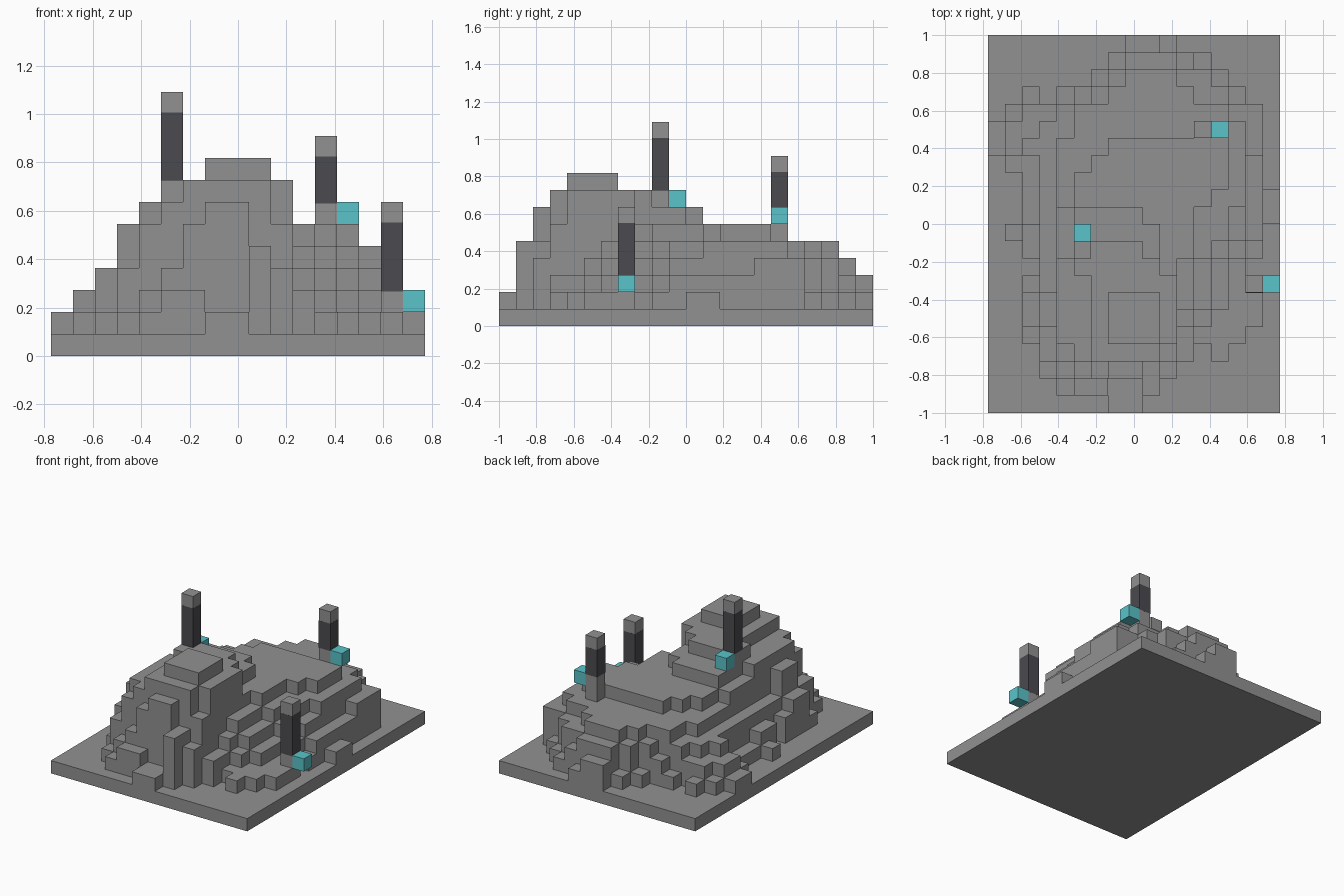
import bpy
import bmesh

CELL = 1 / 11
COLS, ROWS = 17, 22

start_cube = bpy.data.objects.get("Cube")
if start_cube:
    bpy.data.objects.remove(start_cube, do_unlink=True)


def make_material(name, color):
    mat = bpy.data.materials.new(name)
    mat.use_nodes = True
    mat.diffuse_color = (*color, 1)
    for node in mat.node_tree.nodes:
        if node.type == 'BSDF_PRINCIPLED':
            node.inputs["Base Color"].default_value = (*color, 1)
    return mat


stone = make_material("stone grey", (0.285, 0.285, 0.285))
charcoal = make_material("charcoal", (0.07, 0.068, 0.078))
teal = make_material("teal", (0.1, 0.55, 0.585))


def position(col, row, level):
    """Grid corner to model space."""
    return ((col - COLS / 2) * CELL, (row - ROWS / 2) * CELL, level * CELL)


def finish(bm, name, mat):
    bmesh.ops.remove_doubles(bm, verts=bm.verts, dist=CELL / 100)
    bmesh.ops.recalc_face_normals(bm, faces=bm.faces)
    mesh = bpy.data.meshes.new(name)
    bm.to_mesh(mesh)
    bm.free()
    mesh.materials.append(mat)
    obj = bpy.data.objects.new(name, mesh)
    bpy.context.collection.objects.link(obj)
    return obj


def block(name, mat, col, row, low, high, width=1):
    """Box centred on one grid cell, from level low to level high."""
    bm = bmesh.new()
    bmesh.ops.create_cube(bm, size=1)
    for v in bm.verts:
        v.co = position(col + v.co.x * width + 0.5, row + v.co.y * width + 0.5,
                        low + (v.co.z + 0.5) * (high - low))
    return finish(bm, name, mat)


# Terraces: each raises rectangles (first col, last col, first row, last row)
heights = {(c, r): 1 for c in range(COLS) for r in range(ROWS)}


def terrace(level, *patches):
    for c0, c1, r0, r1 in patches:
        for c in range(c0, c1 + 1):
            for r in range(r0, r1 + 1):
                heights[c, r] = max(heights[c, r], level)


# Foot of the hill
terrace(2, (8, 10, 21, 21), (7, 12, 20, 20), (6, 13, 19, 19), (4, 14, 18, 18),
        (2, 2, 18, 18), (1, 15, 14, 17), (0, 0, 15, 16), (2, 15, 9, 13),
        (16, 16, 11, 12), (1, 1, 10, 10), (3, 14, 8, 8), (2, 15, 5, 7),
        (2, 14, 4, 4), (3, 11, 3, 3), (13, 13, 3, 3), (3, 10, 2, 2),
        (4, 9, 1, 1), (7, 8, 0, 0))
# Lower slopes
terrace(3, (8, 9, 21, 21), (8, 11, 20, 20), (7, 12, 19, 19), (5, 13, 18, 18),
        (2, 14, 17, 17), (1, 15, 15, 16), (3, 15, 10, 14), (2, 14, 9, 10),
        (3, 13, 8, 8), (2, 13, 6, 7), (2, 12, 5, 5), (15, 15, 7, 7),
        (3, 11, 3, 4), (4, 10, 2, 2), (5, 6, 1, 1))
terrace(4, (8, 10, 20, 20), (7, 12, 19, 19), (6, 13, 18, 18), (4, 14, 17, 17),
        (3, 14, 10, 16), (15, 15, 15, 17), (2, 2, 15, 15), (3, 13, 9, 9),
        (3, 12, 6, 8), (3, 11, 5, 5), (2, 2, 5, 6), (3, 10, 3, 4),
        (5, 10, 2, 2))
# Upper slopes and rear plateau
terrace(5, (8, 10, 19, 19), (7, 11, 18, 18), (5, 13, 17, 17), (5, 14, 16, 16),
        (4, 14, 12, 15), (4, 13, 10, 11), (4, 12, 9, 9), (4, 11, 6, 8),
        (3, 3, 5, 6), (4, 10, 3, 5), (6, 9, 2, 2), (9, 9, 1, 1))
terrace(6, (7, 13, 15, 15), (6, 13, 14, 14), (5, 13, 13, 13), (5, 12, 12, 12),
        (4, 11, 9, 11), (4, 10, 3, 8), (3, 3, 5, 6), (6, 8, 2, 2))
# Front peak
terrace(7, (5, 8, 11, 11), (5, 9, 9, 10), (4, 9, 8, 8), (4, 10, 4, 7),
        (5, 9, 3, 3), (7, 8, 2, 2), (12, 12, 16, 16))
terrace(8, (5, 8, 9, 9), (5, 9, 8, 8), (6, 10, 4, 7), (6, 9, 3, 3))
terrace(9, (7, 9, 4, 6))

# Skin the terraces: tops, exposed walls and the flat underside
bm = bmesh.new()


def face(*corners):
    bm.faces.new([bm.verts.new(position(*p)) for p in corners])


for (c, r), top in heights.items():
    ring = [(c, r), (c + 1, r), (c + 1, r + 1), (c, r + 1)]
    face(*[(x, y, top) for x, y in ring])
    face(*[(x, y, 0) for x, y in reversed(ring)])
    for i, (dc, dr) in enumerate([(0, -1), (1, 0), (0, 1), (-1, 0)]):
        a, b = ring[i], ring[(i + 1) % 4]
        for level in range(heights.get((c + dc, r + dr), 0), top):
            face((*a, level), (*b, level), (*b, level + 1), (*a, level + 1))
finish(bm, "terraced_hill", stone)

# Posts with stone caps, each with a small teal cube beside it
LAP = 0.07
for name, col, row, low, high, lamp in (
        ("peak", 5, 9, 8, 11, (5, 10, 7)),
        ("plateau", 12, 16, 7, 9, (13, 16, 6)),
        ("side", 15, 7, 3, 6, (16, 7, 2))):
    block(name + "_post", charcoal, col, row, low - LAP, high + LAP, 1.01)
    block(name + "_post_cap", stone, col, row, high + LAP, high + 1)
    block(name + "_lamp", teal, *lamp, lamp[2] + 1)
